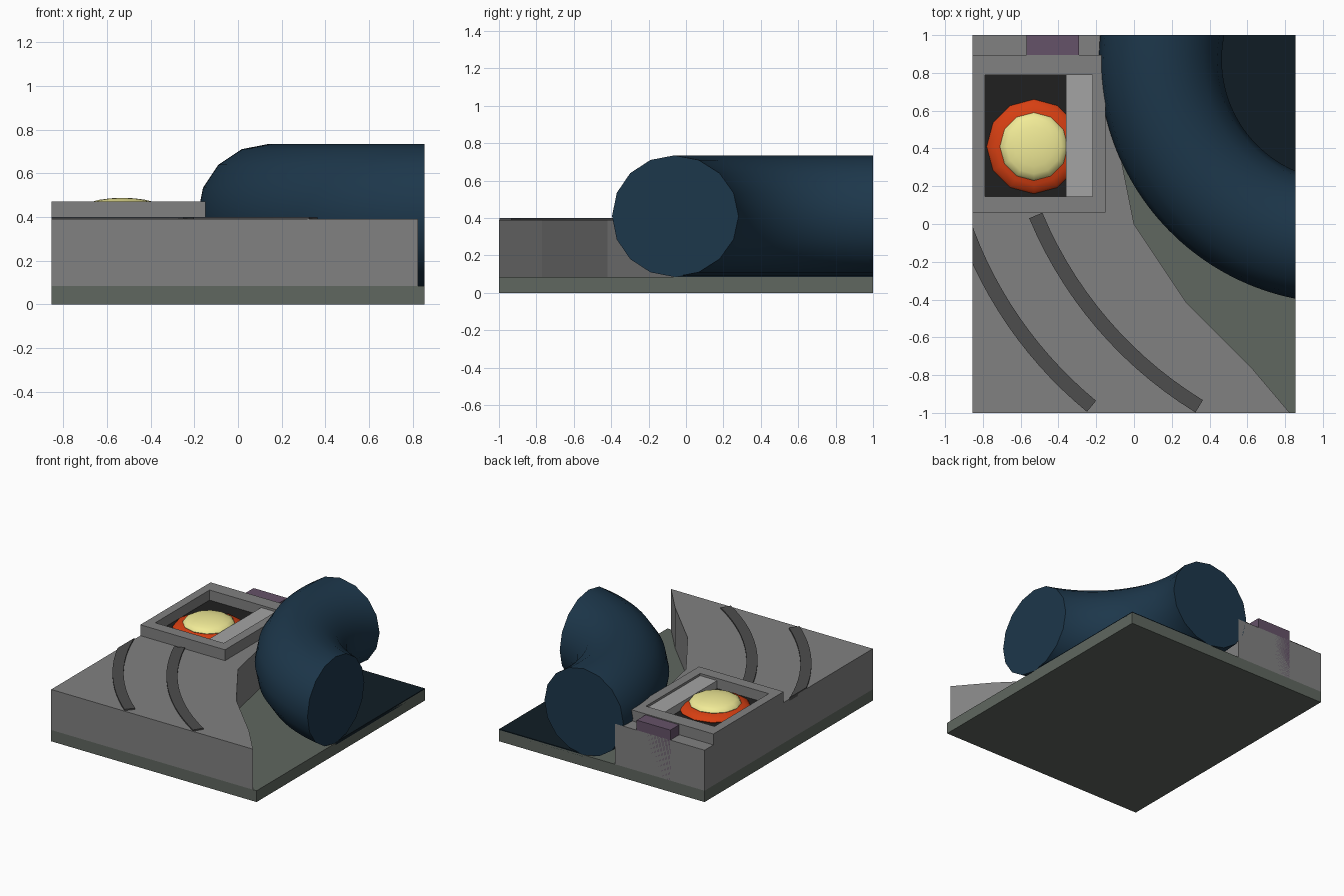
import bpy, bmesh, math
from mathutils import Vector

if "Cube" in bpy.data.objects:
    bpy.data.objects.remove(bpy.data.objects["Cube"])


def material(name, rgb):
    m = bpy.data.materials.new(name)
    m.diffuse_color = (*rgb, 1)
    m.use_nodes = True
    m.node_tree.nodes["Principled BSDF"].inputs["Base Color"].default_value = m.diffuse_color
    return m


grey = material("grey", (0.22, 0.22, 0.22))
olive = material("olive", (0.115, 0.135, 0.115))
rib_grey = material("rib_grey", (0.075, 0.075, 0.075))
black = material("black", (0.014, 0.014, 0.014))
light = material("light_grey", (0.37, 0.37, 0.37))
navy = material("navy", (0.012, 0.038, 0.07))
dark_navy = material("dark_navy", (0.005, 0.012, 0.018))
purple = material("purple", (0.13, 0.085, 0.14))
orange = material("orange", (0.68, 0.05, 0.006))
yellow = material("yellow", (0.88, 0.83, 0.31))


def finish(bm, name, mat):
    bmesh.ops.recalc_face_normals(bm, faces=bm.faces)
    mesh = bpy.data.meshes.new(name)
    bm.to_mesh(mesh)
    bm.free()
    mesh.materials.append(mat)
    ob = bpy.data.objects.new(name, mesh)
    bpy.context.collection.objects.link(ob)
    return ob


def prism_bm(points, z0, z1):
    """Extrude a flat outline from z0 up to z1."""
    bm = bmesh.new()
    face = bm.faces.new([bm.verts.new((x, y, z0)) for x, y in points])
    top = bmesh.ops.extrude_face_region(bm, geom=[face])["geom"]
    bmesh.ops.translate(bm, vec=(0, 0, z1 - z0),
                        verts=[v for v in top if isinstance(v, bmesh.types.BMVert)])
    return bm


def box(name, x0, x1, y0, y1, z0, z1, mat):
    return finish(prism_bm([(x0, y0), (x1, y0), (x1, y1), (x0, y1)], z0, z1), name, mat)


def trim(bm, co, no):
    """Cut away everything beyond a plane and cap the opening."""
    geom = bm.verts[:] + bm.edges[:] + bm.faces[:]
    cut = bmesh.ops.bisect_plane(bm, geom=geom, plane_co=co, plane_no=no, clear_outer=True)
    edges = [e for e in cut["geom_cut"] if isinstance(e, bmesh.types.BMEdge)]
    bmesh.ops.contextual_create(bm, geom=edges)


def smooth(ob, angle):
    bpy.ops.object.select_all(action="DESELECT")
    ob.select_set(True)
    bpy.context.view_layer.objects.active = ob
    bpy.ops.object.shade_smooth_by_angle(angle=math.radians(angle))


W = 0.855

# Base plate and raised platform with a faceted edge beside the pipe
box("base_plate", -W, W, -1, 1, 0, 0.085, olive)
outline = [(-W, -1), (0.825, -1), (0.63, -0.77), (0.28, -0.42), (0, 0),
           (-0.11, 0.55), (-0.11, 1), (-W, 1)]
finish(prism_bm(outline, 0.085, 0.39), "platform", grey)

# Bent pipe: part of a 16-sided ring, trimmed flush with the plate
CX, CY, R, r = 1.105, 0.87, 0.965, 0.325
bm = bmesh.new()
N, S = 64, 16
rings = []
for i in range(N + 1):
    a = math.radians(155 + 120 * i / N)
    ring = []
    for j in range(S):
        b = 2 * math.pi * j / S
        d = R + r * math.cos(b)
        ring.append(bm.verts.new((CX + d * math.cos(a), CY + d * math.sin(a),
                                  0.41 + r * math.sin(b))))
    rings.append(ring)
for p, q in zip(rings, rings[1:]):
    for j in range(S):
        k = (j + 1) % S
        bm.faces.new((p[j], p[k], q[k], q[j]))
trim(bm, (W, 0, 0), (1, 0, 0))
trim(bm, (0, 1, 0), (0, 1, 0))
smooth(finish(bm, "bent_pipe", navy), 30)

# Dark floor enclosed by the bend
floor_pts = [(W, 1)]
a0 = math.pi - math.asin((1 - CY) / R)
a1 = math.pi + math.acos((CX - W) / R)
for i in range(25):
    a = a0 + (a1 - a0) * i / 24
    floor_pts.append((CX + R * math.cos(a), CY + R * math.sin(a)))
finish(prism_bm(floor_pts, 0.07, 0.092), "inner_floor", dark_navy)


# Curved ribs on the platform
def rib(name, start, end, sag, width=0.076):
    a, b = Vector(start), Vector(end)
    d = b - a
    n = Vector((d.y, -d.x)).normalized()
    if n.x > 0:
        n = -n
    rad = d.length ** 2 / (8 * sag) + sag / 2
    c = (a + b) / 2 + n * (sag - rad)
    half = math.asin(d.length / (2 * rad))
    mid = math.atan2(n.y, n.x)
    steps = [mid - half + 2 * half * i / 14 for i in range(15)]
    arc = lambda q, angs: [(c.x + q * math.cos(t), c.y + q * math.sin(t)) for t in angs]
    pts = arc(rad + width / 2, steps) + arc(rad - width / 2, steps[::-1])
    bm = prism_bm(pts, 0.375, 0.4)
    trim(bm, (-W, 0, 0), (-1, 0, 0))
    finish(bm, name, rib_grey)


rib("inner_rib", (-0.52, 0.045), (0.345, -0.965), 0.105)
rib("outer_rib", (-0.91, 0.03), (-0.225, -0.965), 0.085)

# Tray: four rim bars, dark floor and sliding cover
X0, X1, Y0, Y1 = -W, -0.15, 0.06, 0.895
x0, x1, y0, y1 = -0.79, -0.22, 0.145, 0.79
bm = bmesh.new()
outer = [(X0, Y0), (X1, Y0), (X1, Y1), (X0, Y1)]
inner = [(x0, y0), (x1, y0), (x1, y1), (x0, y1)]
loops = [[bm.verts.new((x, y, z)) for x, y in pts]
         for pts, z in ((outer, 0.39), (outer, 0.472), (inner, 0.472), (inner, 0.39))]
for p, q in zip(loops, loops[1:] + loops[:1]):
    for j in range(4):
        k = (j + 1) % 4
        bm.faces.new((p[j], p[k], q[k], q[j]))
finish(bm, "tray_rim", grey)
box("tray_floor", x0, x1, y0, y1, 0.385, 0.396, black)
box("tray_cover", -0.36, x1, y0, y1, 0.39, 0.455, light)

# Block behind the tray
box("rear_block", -0.57, -0.29, 0.895, 1, 0.085, 0.465, purple)

# Flattened domes in the tray
for name, rad, z, h, mat in (("outer_dome", 0.25, 0.402, 0.05, orange),
                             ("inner_dome", 0.18, 0.44, 0.048, yellow)):
    bm = bmesh.new()
    bmesh.ops.create_uvsphere(bm, u_segments=12, v_segments=10, radius=1)
    for v in bm.verts:
        v.co = (-0.53 + rad * v.co.x, 0.41 + rad * v.co.y, z + h * v.co.z)
    smooth(finish(bm, name, mat), 50)
